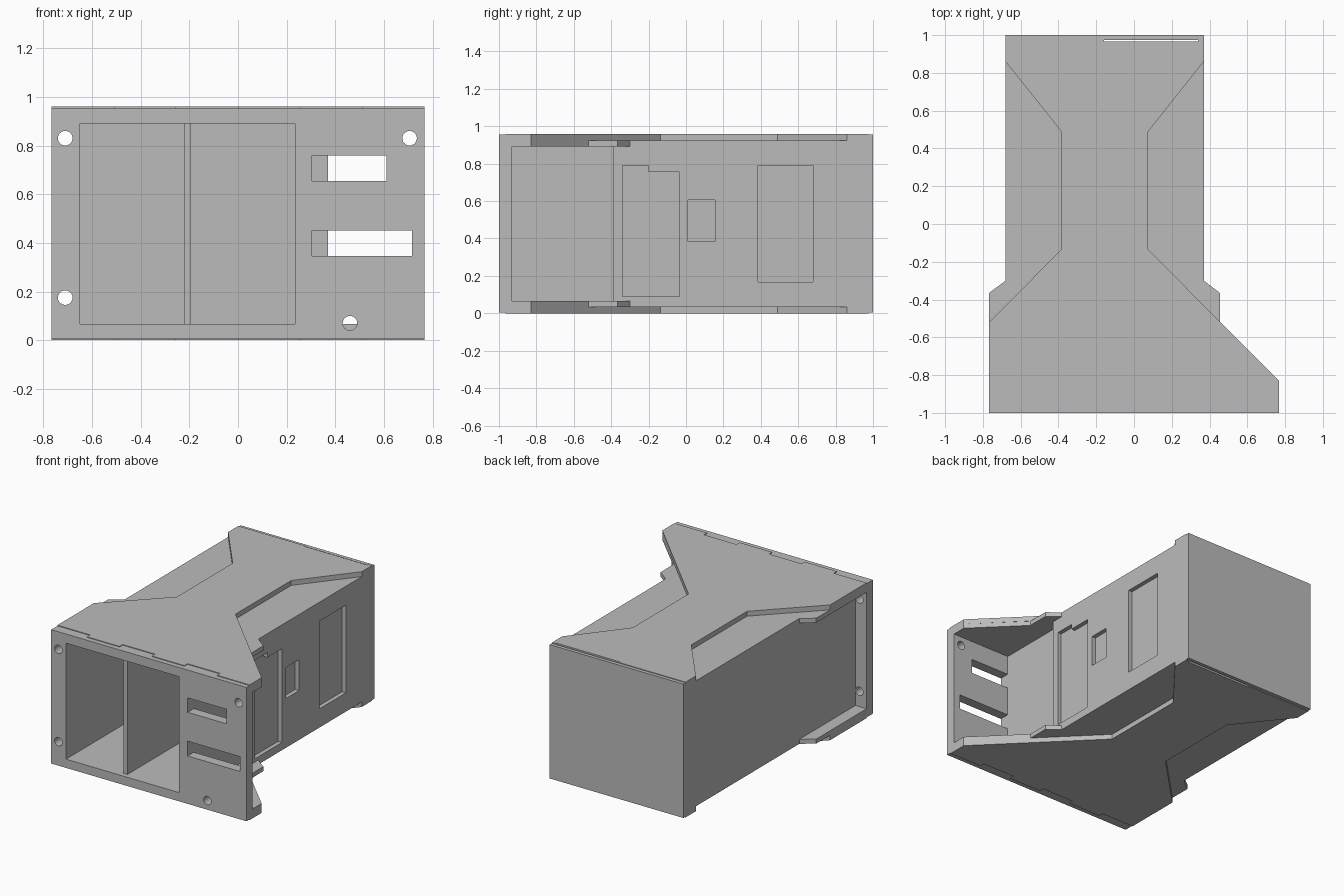
import bpy, bmesh, math

if "Cube" in bpy.data.objects:
    bpy.data.objects.remove(bpy.data.objects["Cube"])

grey = bpy.data.materials.new("panel_grey")
grey.diffuse_color = (0.5, 0.5, 0.5, 1)
grey.use_nodes = True
grey.node_tree.nodes["Principled BSDF"].inputs["Base Color"].default_value = grey.diffuse_color

MAP = {'x': lambda u, v, w: (w, u, v),
       'y': lambda u, v, w: (u, w, v),
       'z': lambda u, v, w: (u, v, w)}


def rect(u0, u1, v0, v1):
    return [(u0, v0), (u1, v0), (u1, v1), (u0, v1)]


def circle(u, v, r=0.03, n=24):
    return [(u + r * math.cos(2 * math.pi * i / n), v + r * math.sin(2 * math.pi * i / n))
            for i in range(n)]


def panel(name, axis, w0, w1, outline, holes=()):
    """Flat sheet with cut-outs, thick from w0 to w1 along the axis."""
    f = MAP[axis]
    bm = bmesh.new()
    for loop in [outline, *holes]:
        vs = [bm.verts.new(f(u, v, w0)) for u, v in loop]
        for i, a in enumerate(vs):
            bm.edges.new((a, vs[(i + 1) % len(vs)]))
    bmesh.ops.triangle_fill(bm, use_beauty=True, edges=bm.edges[:])
    ext = bmesh.ops.extrude_face_region(bm, geom=bm.faces[:], use_keep_orig=True)
    verts = [g for g in ext['geom'] if isinstance(g, bmesh.types.BMVert)]
    bmesh.ops.translate(bm, verts=verts, vec=f(0, 0, w1 - w0))
    bmesh.ops.recalc_face_normals(bm, faces=bm.faces[:])
    me = bpy.data.meshes.new(name)
    bm.to_mesh(me)
    bm.free()
    me.materials.append(grey)
    ob = bpy.data.objects.new(name, me)
    bpy.context.collection.objects.link(ob)
    return ob


def fingers(breaks, low, high):
    """Square-wave edge running through the breaks, starting on high."""
    pts = []
    for i, (a, b) in enumerate(zip(breaks, breaks[1:])):
        h = low if i % 2 else high
        pts += [(a, h), (b, h)]
    return pts


H = 0.96
FB = [-0.767, -0.51, -0.255, 0, 0.255, 0.51, 0.767]   # front finger joints

# Front face: outer sheet and tabbed backing sheet sharing the same openings
openings = [rect(-0.65, 0.235, 0.067, 0.89), rect(0.305, 0.61, 0.655, 0.758),
            rect(0.305, 0.715, 0.345, 0.45), circle(-0.71, 0.83), circle(0.705, 0.83),
            circle(-0.71, 0.175), circle(0.46, 0.07)]
panel("front_face", 'y', -1, -0.965, rect(-0.767, 0.767, 0.005, 0.955), openings)
bottom_edge = fingers(FB, 0.035, 0.005)
top_edge = [(x, H - z) for x, z in reversed(bottom_edge)]
panel("front_backing", 'y', -0.965, -0.93, bottom_edge + top_edge, openings)

# Hourglass cover sheets, notched for the front tabs and slit at the back
front_edge = fingers(FB, -0.965, -0.93)
cover = front_edge + [(0.767, -0.83), (0.075, -0.135), (0.075, 0.49), (0.37, 0.86),
                      (0.37, 0.975), (0.34, 0.975), (0.34, 0.965), (-0.16, 0.965),
                      (-0.16, 0.975), (-0.68, 0.975), (-0.68, 0.86), (-0.385, 0.49),
                      (-0.385, -0.135), (-0.767, -0.52)]
# Inner floor and ceiling sheets, notched for the wall tabs
WB = [-0.30, 0, 0.31, 0.635, 0.96]
right_edge = [(x, y) for y, x in fingers(WB, 0.34, 0.37)]
left_edge = [(-0.31 - x, y) for x, y in reversed(right_edge)]
inner = ([(-0.767, -0.93), (0.767, -0.93), (0.767, -0.83), (0.455, -0.52), (0.455, -0.365)]
         + right_edge + left_edge + [(-0.767, -0.365)])
for name, z0, z1, shape in (("cover", 0, 0.035, cover), ("deck", 0.035, 0.067, inner)):
    panel("bottom_" + name, 'z', z0, z1, shape)
    panel("top_" + name, 'z', H - z1, H - z0, shape)


# Side walls with tabs passing through the decks
def wall_outline(y0):
    low = fingers([y0] + WB[1:], 0.035, 0.067)
    return low + [(y, H - z) for y, z in reversed(low)]


windows = [[(-0.34, 0.09), (-0.035, 0.09), (-0.035, 0.755), (-0.20, 0.755),
            (-0.20, 0.79), (-0.34, 0.79)],
           rect(0.01, 0.155, 0.385, 0.605), rect(0.385, 0.68, 0.168, 0.79)]
panel("right_wall", 'x', 0.34, 0.37, wall_outline(-0.39), windows)
panel("left_wall", 'x', -0.68, -0.65, wall_outline(-0.93))

# Inside sheets: lining behind the windows, compartment wall and divider
panel("window_lining", 'x', 0.305, 0.34, rect(-0.39, 0.96, 0.067, 0.893))
panel("compartment_wall", 'x', 0.27, 0.305, rect(-0.93, 0.96, 0.067, 0.893))
panel("divider", 'x', -0.222, -0.193, rect(-0.965, 0.96, 0.067, 0.893))

# Back face
panel("back_face", 'y', 0.975, 1, rect(-0.68, 0.37, 0.005, 0.955))
for side, x in (("left", -0.68), ("right", 0.34)):
    panel(side + "_back_strip", 'y', 0.96, 0.975, rect(x, x + 0.03, 0.035, H - 0.035))
